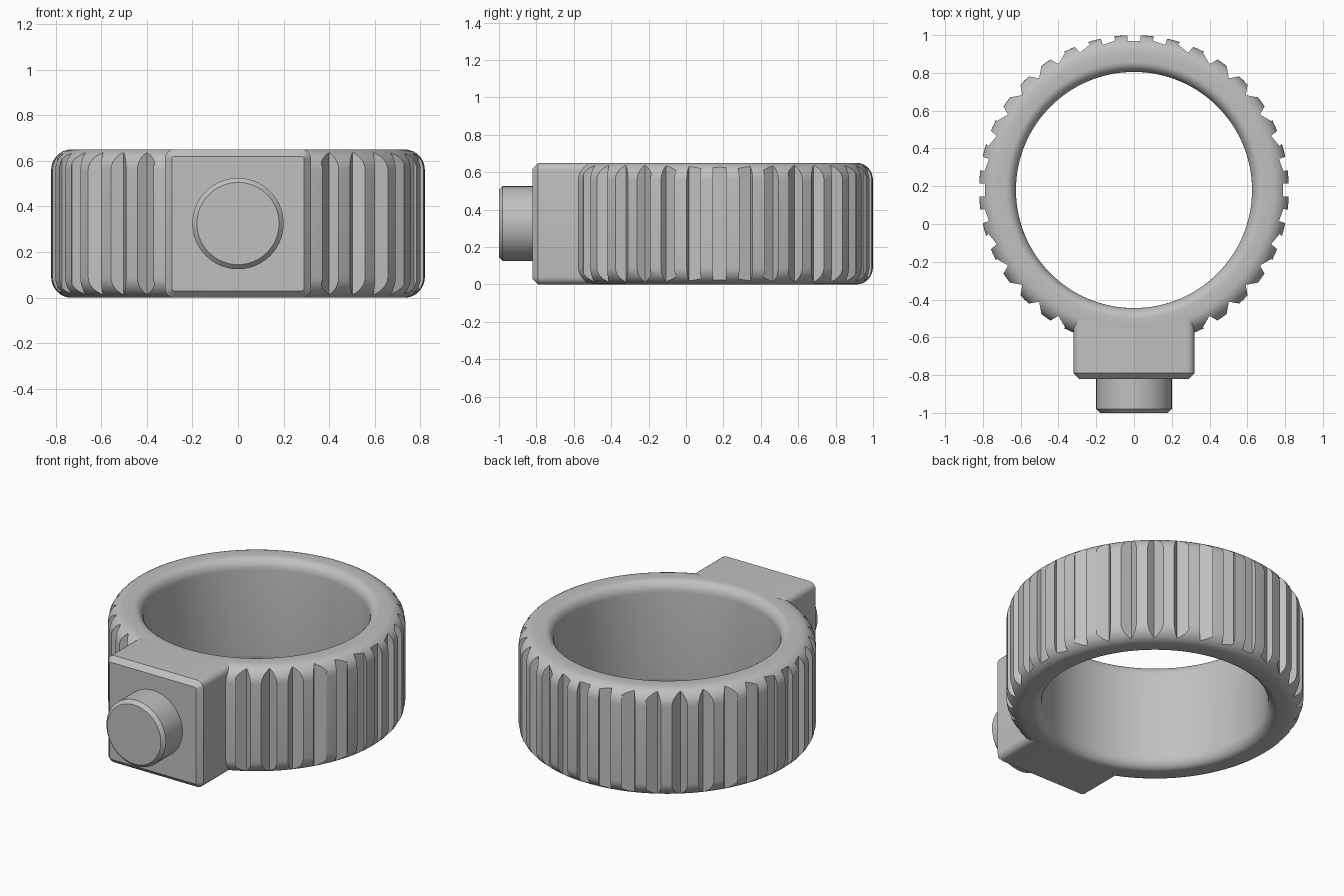
import bpy, bmesh, math
from mathutils import Matrix

HEIGHT = 0.65
RING_Y = 0.18
OUTER, INNER = 0.82, 0.625
GROOVES = 36

if "Cube" in bpy.data.objects:
    bpy.data.objects.remove(bpy.data.objects["Cube"], do_unlink=True)

grey = bpy.data.materials.new("grey plastic")
grey.use_nodes = True
colour = (0.53, 0.53, 0.53, 1)
grey.diffuse_color = colour
grey.node_tree.nodes["Principled BSDF"].inputs["Base Color"].default_value = colour


def make_object(name, bm):
    bmesh.ops.recalc_face_normals(bm, faces=bm.faces)
    mesh = bpy.data.meshes.new(name)
    bm.to_mesh(mesh)
    bm.free()
    mesh.materials.append(grey)
    obj = bpy.data.objects.new(name, mesh)
    bpy.context.collection.objects.link(obj)
    return obj


def select(obj):
    bpy.ops.object.select_all(action="DESELECT")
    obj.select_set(True)
    bpy.context.view_layer.objects.active = obj


def smooth(obj, degrees=30):
    select(obj)
    bpy.ops.object.shade_smooth_by_angle(angle=math.radians(degrees))


def corner(cx, cz, rx, rz, start, steps=8):
    """Quarter ellipse used to round one corner of the ring profile."""
    angles = [math.radians(start + 90 * i / steps) for i in range(steps + 1)]
    return [(cx + rx * math.cos(a), cz + rz * math.sin(a)) for a in angles]


def revolve(name, profile, axis, centre, steps, closed):
    """Spin a profile of (radius, height) points around an axis."""
    bm = bmesh.new()
    verts = [bm.verts.new((r, 0, z)) for r, z in profile]
    pairs = list(zip(verts, verts[1:]))
    if closed:
        pairs.append((verts[-1], verts[0]))
    edges = [bm.edges.new(p) for p in pairs]
    bmesh.ops.spin(bm, geom=verts + edges, cent=(0, 0, 0), axis=(0, 0, 1),
                   angle=math.tau, steps=steps)
    bmesh.ops.remove_doubles(bm, verts=bm.verts, dist=1e-5)
    bm.transform(Matrix.Translation(centre) @ axis)
    return make_object(name, bm)


# Ring with a broad outer rounding and a tight rounding at the bore
fillet, bore_r, bore_z = 0.09, 0.055, 0.065
outer_c, inner_c = OUTER - fillet, INNER + bore_r
profile = (corner(outer_c, fillet, fillet, fillet, -90)
           + corner(outer_c, HEIGHT - fillet, fillet, fillet, 0)
           + corner(inner_c, HEIGHT - bore_z, bore_r, bore_z, 90)
           + corner(inner_c, bore_z, bore_r, bore_z, 180))
ring = revolve("grip_ring", profile, Matrix.Identity(4), (0, RING_Y, 0), 144, True)

# Square cutters around the rim, each turning as it goes round
bm = bmesh.new()
for i in range(GROOVES):
    a = math.tau * i / GROOVES
    if abs(math.degrees(a) - 270) < 25:
        continue
    place = (Matrix.Translation((0, RING_Y, HEIGHT / 2))
             @ Matrix.Rotation(a, 4, "Z")
             @ Matrix.Translation((OUTER + 0.005, 0, 0))
             @ Matrix.Rotation(a, 4, "Z")
             @ Matrix.Diagonal((0.07, 0.07, HEIGHT + 0.1, 1)))
    bmesh.ops.create_cube(bm, size=1, matrix=place)
cutter = make_object("groove_cutter", bm)
cutter.hide_render = True

cut = ring.modifiers.new("grooves", "BOOLEAN")
cut.operation = "DIFFERENCE"
cut.solver = "EXACT"
cut.object = cutter
select(ring)
bpy.ops.object.modifier_apply(modifier=cut.name)
bpy.data.objects.remove(cutter, do_unlink=True)
smooth(ring)

# Mounting block on the front, with rounded long edges and a chamfered face
front, back, half = -0.82, -0.505, 0.32
bm = bmesh.new()
bmesh.ops.create_cube(bm, size=1, matrix=Matrix.Translation(
    (0, (front + back) / 2, HEIGHT / 2))
    @ Matrix.Diagonal((half * 2, back - front, HEIGHT, 1)))
long_edges = [e for e in bm.edges
              if abs(e.verts[0].co.y - e.verts[1].co.y) > 0.1]
bmesh.ops.bevel(bm, geom=long_edges, offset=0.04, segments=5,
                profile=0.5, affect="EDGES")
face_edges = [e for e in bm.edges
              if all(v.co.y < front + 0.001 for v in e.verts)]
bmesh.ops.bevel(bm, geom=face_edges, offset=0.03, segments=1, affect="EDGES")
block = make_object("mounting_block", bm)
smooth(block)

# Round button standing out of the block
button_profile = [(0, 0), (0.2, 0), (0.2, 0.2), (0.18, 0.22), (0, 0.22)]
button = revolve("round_button", button_profile,
                 Matrix.Rotation(math.radians(90), 4, "X"),
                 (0, -0.78, HEIGHT / 2), 64, False)
smooth(button)
